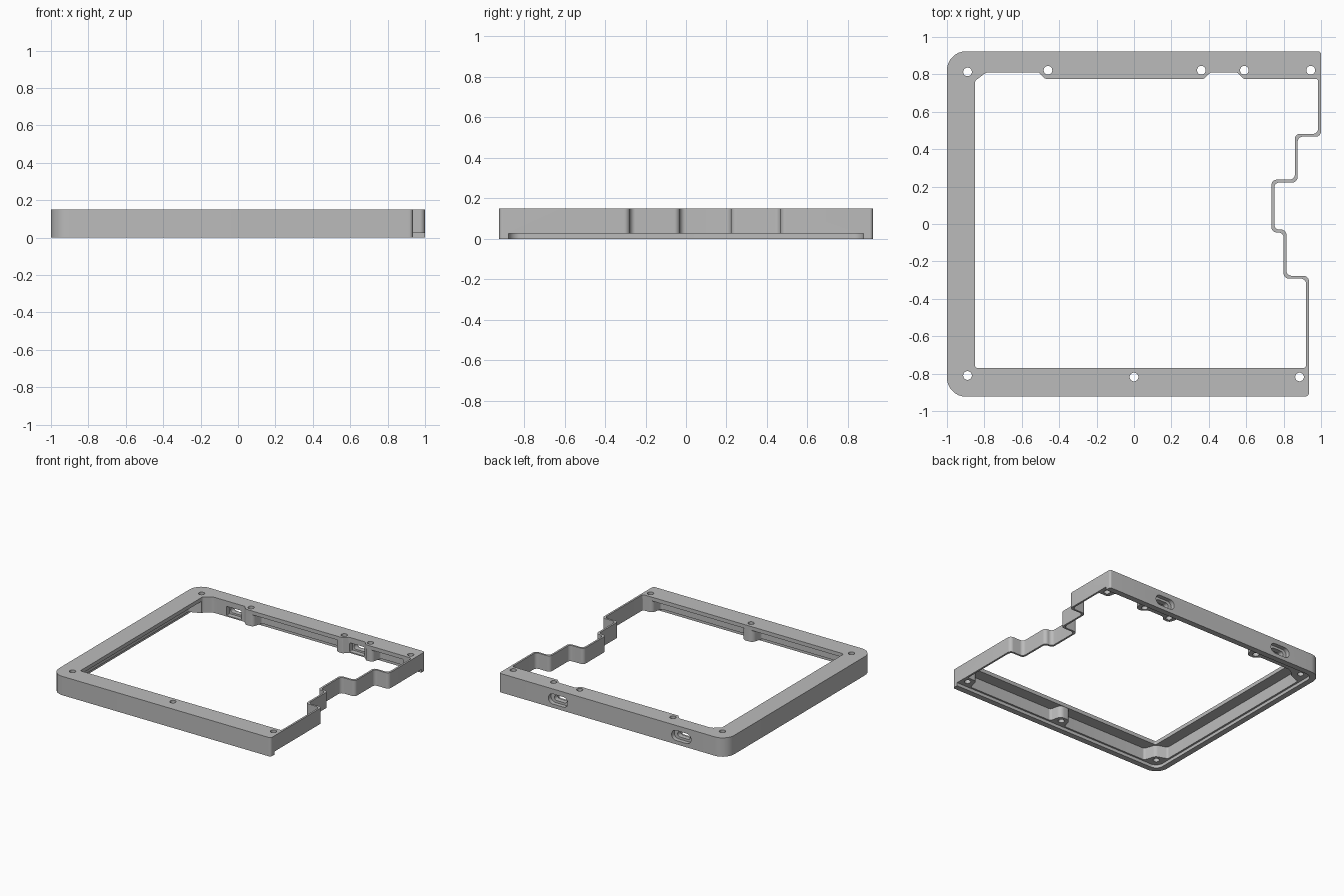
import bpy, bmesh
from mathutils import Vector

cube = bpy.data.objects.get("Cube")
if cube:
    bpy.data.objects.remove(cube)

H, RABBET, FLANGE = 0.15, 0.025, 0.12
Y = 0.923

grey = bpy.data.materials.new("plain grey")
grey.use_nodes = True
grey.diffuse_color = (0.5, 0.5, 0.5, 1)
grey.node_tree.nodes["Principled BSDF"].inputs["Base Color"].default_value = (0.5, 0.5, 0.5, 1)


def rounded(points, seg=7):
    """Round every (x, y, radius) corner with an arc."""
    out = []
    n = len(points)
    for i, (x, y, r) in enumerate(points):
        p = Vector((x, y))
        a = Vector(points[i - 1][:2]) - p
        b = Vector(points[(i + 1) % n][:2]) - p
        half = a.angle(b) / 2
        from math import tan, sin
        t = min(r / tan(half), 0.48 * a.length, 0.48 * b.length)
        r = t * tan(half)
        a.normalize()
        b.normalize()
        c = p + (a + b).normalized() * r / sin(half)
        va, vb = p + a * t - c, p + b * t - c
        for k in range(seg + 1):
            out.append(c + va.lerp(vb, k / seg).normalized() * r)
    return out


def prism(name, outline, lo, hi, axis="z"):
    """Extrude an outline along z, or an xz outline along y."""
    bm = bmesh.new()
    place = (lambda p, h: (p.x, p.y, h)) if axis == "z" else (lambda p, h: (p.x, h, p.y))
    face = bm.faces.new([bm.verts.new(place(p, lo)) for p in outline])
    ext = bmesh.ops.extrude_face_region(bm, geom=[face])
    step = Vector((0, 0, hi - lo)) if axis == "z" else Vector((0, hi - lo, 0))
    bmesh.ops.translate(bm, vec=step, verts=[v for v in ext["geom"] if isinstance(v, bmesh.types.BMVert)])
    bmesh.ops.recalc_face_normals(bm, faces=bm.faces)
    mesh = bpy.data.meshes.new(name)
    bm.to_mesh(mesh)
    bm.free()
    ob = bpy.data.objects.new(name, mesh)
    bpy.context.collection.objects.link(ob)
    mesh.materials.append(grey)
    return ob


def cut(body, cutter):
    bpy.context.view_layer.objects.active = body
    mod = body.modifiers.new("cut", "BOOLEAN")
    mod.operation, mod.solver, mod.object = "DIFFERENCE", "EXACT", cutter
    bpy.ops.object.modifier_apply(modifier=mod.name)
    bpy.data.objects.remove(cutter)


def stepped_side(w):
    """Stepped right edge from back to front, moved inwards by w."""
    steps = [(1, .467, 1), (.875, .222, 1), (.75, -.03, -1), (.815, -.277, -1), (.935, 0, 0)]
    pts = []
    for (x, y, s), (nx, _, _) in zip(steps, steps[1:]):
        pts += [(x - w, y + s * w, .028), (nx - w, y + s * w, .028)]
    return pts


def box(x0, x1, y0, y1, r):
    return rounded([(x0, y0, r), (x1, y0, r), (x1, y1, r), (x0, y1, r)])


def disc(x, y, r):
    return box(x - r, x + r, y - r, y + r, r * .9999)


# Outer shell
outer = [(-1, Y, .1), (1, Y, .015)] + stepped_side(0) + [(.935, -Y, .02), (-1, -Y, .1)]
frame = prism("frame", rounded(outer), 0, H)

# Top opening, with shallow notches behind the ports
back_edge = [(-.85, .765, .02), (-.79, .811, .05), (-.51, .811, .02), (-.475, .776, .02),
             (.375, .776, .02), (.41, .811, .02), (.55, .811, .02), (.585, .776, .02)]
opening = back_edge + [(.985, .776, .015)] + stepped_side(.015)
opening += [(.92, -.77, .015), (-.85, -.77, .015)]
cut(frame, prism("opening_cutter", rounded(opening), -.1, H + .1))


def boss(x, wall, tip, sign):
    """Outline of a screw boss swelling out from a wall."""
    pts = [(x - .065, wall, .02), (x - .045, tip, .04), (x + .045, tip, .04), (x + .065, wall, .02)]
    return pts if sign > 0 else pts[::-1]


# Hollow below the top flange, leaving screw bosses and port blocks
WALL = Y - .06
pocket = [(-.94, .72, .02), (-.85, .755, .04), (-.79, .813, .05), (-.51, .813, .02),
          (-.49, .778, .03), (-.415, .778, .03), (-.39, WALL, .02),
          (.3, WALL, .02), (.32, .778, .03), (.385, .778, .03), (.41, .813, .02),
          (.54, .813, .02), (.56, .778, .03), (.635, .778, .03), (.655, WALL, .02),
          (.88, WALL, .02), (.9, .778, .03), (.984, .778, .01)]
pocket += stepped_side(.016)
pocket += [(.919, -.772, .01), (.84, -.772, .03), (.82, -WALL, .02)]
pocket += boss(0, -WALL, -.772, -1)
pocket += [(-.82, -WALL, .02), (-.85, -.772, .04), (-.94, -.74, .02)]
cut(frame, prism("pocket_cutter", rounded(pocket), -.1, FLANGE))

# Recess for a base plate, open along the stepped side
cut(frame, prism("rabbet_cutter", box(-.955, 1.2, -.877, .877, .06), -.1, RABBET))

# Screw holes
holes = [(-.89, .813), (-.46, .822), (.36, .822), (.59, .822), (.945, .822),
         (-.89, -.81), (0, -.818), (.885, -.818)]
for x, y in holes:
    cut(frame, prism("screw_cutter", disc(x, y, .023), -.2, H + .2))

# Port openings in the back wall: inner seat, slot and outer recess
for x in (-.605, .48):
    z = .07
    cut(frame, prism("seat_cutter", box(x - .065, x + .065, z - .036, z + .036, .005), .7, .85, "y"))
    cut(frame, prism("slot_cutter", box(x - .055, x + .055, z - .022, z + .022, .0218), .7, 1, "y"))
    cut(frame, prism("recess_cutter", box(x - .085, x + .085, z - .04, z + .04, .0398), .89, 1, "y"))

# Smooth the rounded corners, keep the edges crisp
bpy.ops.object.select_all(action="DESELECT")
frame.select_set(True)
bpy.context.view_layer.objects.active = frame
bpy.ops.object.shade_smooth_by_angle(angle=.5)
